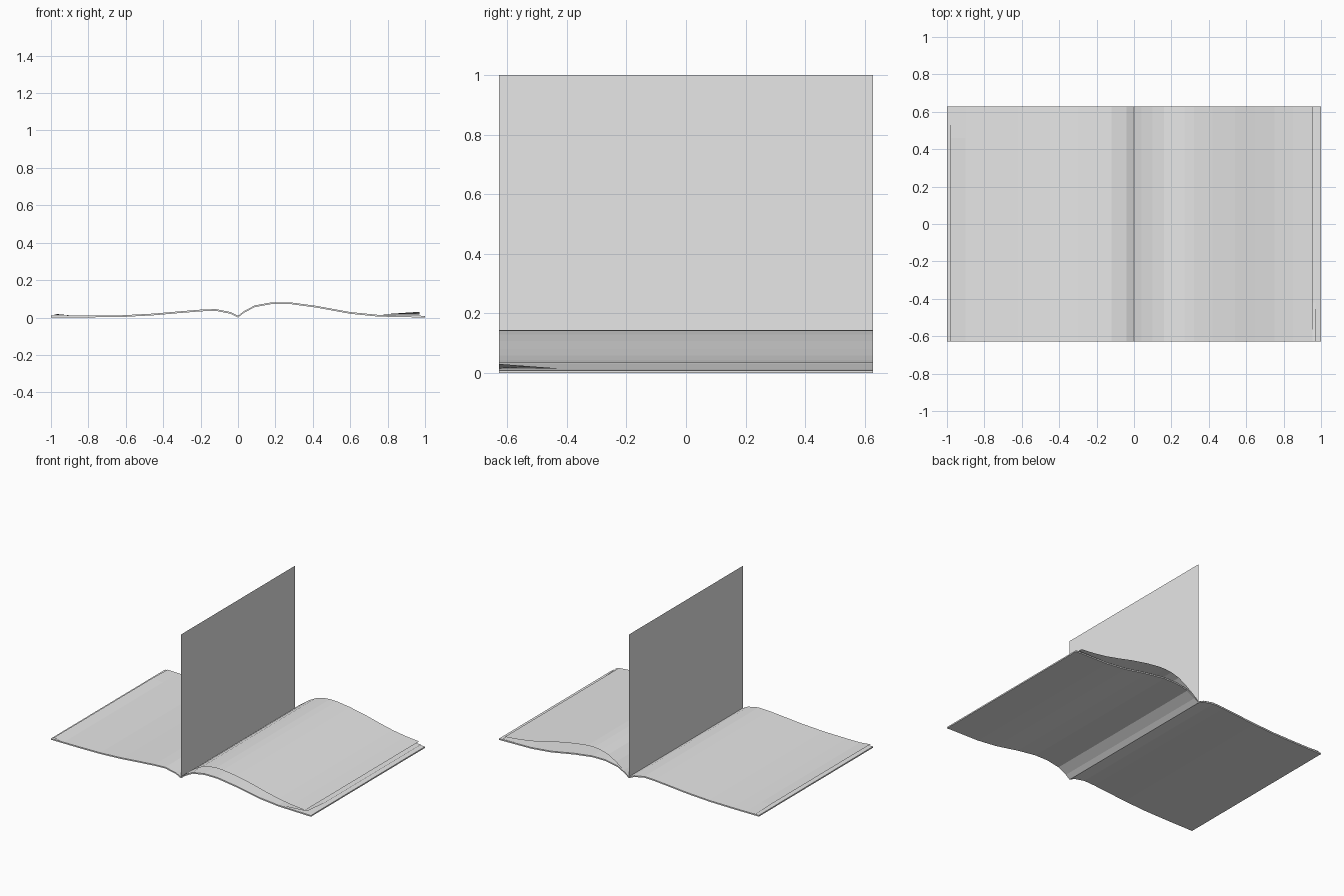
import bpy
import bmesh

cube = bpy.data.objects.get("Cube")
if cube:
    bpy.data.objects.remove(cube)

HALF = 0.627  # half the page height along y

paper = bpy.data.materials.new("light_grey_paper")
paper.use_nodes = True
paper.diffuse_color = (0.8, 0.8, 0.8, 1)
paper.node_tree.nodes["Principled BSDF"].inputs["Base Color"].default_value = (0.8, 0.8, 0.8, 1)


def finish(name, bm):
    mesh = bpy.data.meshes.new(name)
    bm.to_mesh(mesh)
    bm.free()
    mesh.materials.append(paper)
    obj = bpy.data.objects.new(name, mesh)
    bpy.context.collection.objects.link(obj)
    return obj


def sheet(name, profile, rows=(-HALF, HALF), lift=None):
    """Thin sheet: an x-z profile swept along y, with an optional corner lift."""
    bm = bmesh.new()
    grid = [[bm.verts.new((x, y, z + (lift(x, y) if lift else 0))) for x, z in profile]
            for y in rows]
    for a, b in zip(grid, grid[1:]):
        for i in range(len(profile) - 1):
            bm.faces.new((a[i], a[i + 1], b[i + 1], b[i]))
    return finish(name, bm)


def slab(name, profile, thickness):
    """Solid ribbon: the profile is its underside, thickened upwards."""
    bm = bmesh.new()
    outline = profile + [(x, z + thickness) for x, z in reversed(profile)]
    n, m = len(outline), len(profile)
    front = [bm.verts.new((x, -HALF, z)) for x, z in outline]
    back = [bm.verts.new((x, HALF, z)) for x, z in outline]
    for i in range(n):
        j = (i + 1) % n
        bm.faces.new((front[i], front[j], back[j], back[i]))
    for ring in (front, back):
        for i in range(m - 1):
            bm.faces.new((ring[i], ring[i + 1], ring[n - 2 - i], ring[n - 1 - i]))
    bmesh.ops.recalc_face_normals(bm, faces=bm.faces)
    return finish(name, bm)


# Underside curves of the two open halves, from the outer edge to the spine
right_half = [(-1, 0.001), (-0.8, 0.001), (-0.62, 0.003), (-0.45, 0.012),
              (-0.3, 0.025), (-0.2, 0.033), (-0.12, 0.036), (-0.04, 0.02), (0, 0)]
left_half = [(0, 0), (0.03, 0.024), (0.09, 0.056), (0.18, 0.072), (0.28, 0.072),
             (0.42, 0.053), (0.6, 0.02), (0.75, 0.005), (1, 0)]

# Stacked pages of each half
slab("right_page_stack", right_half, 0.009)
slab("left_page_stack", left_half, 0.009)


# Top pages lying on the stacks, each with a slightly lifted outer corner
def right_lift(x, y):
    edge = max(0, (-x - 0.9) / 0.08)
    return 0.008 * edge * (0.4 if y > 0.5 else 1)


def left_lift(x, y):
    return 0.015 * max(0, (x - 0.78) / 0.19) * max(0, (-y - 0.42) / 0.2)


rows = (-HALF, -0.52, -0.42, 0.46, HALF)
sheet("right_top_page",
      [(-0.98, 0.012), (-0.9, 0.0115)] + [(x, z + 0.0105) for x, z in right_half[1:]],
      rows, right_lift)
sheet("left_lower_page",
      [(x, z + 0.0105) for x, z in left_half[:-1]] + [(0.97, 0.015)],
      rows, left_lift)

# Loose page arching above the left half
sheet("arched_page", [(0, 0.01), (0.04, 0.045), (0.1, 0.088), (0.16, 0.122), (0.22, 0.139),
                      (0.27, 0.144), (0.32, 0.143), (0.42, 0.13), (0.54, 0.107),
                      (0.65, 0.08), (0.75, 0.058), (0.85, 0.043), (0.955, 0.033)])

# Page standing upright in the spine
sheet("upright_page", [(0, 0.01), (0, 1.0)])
